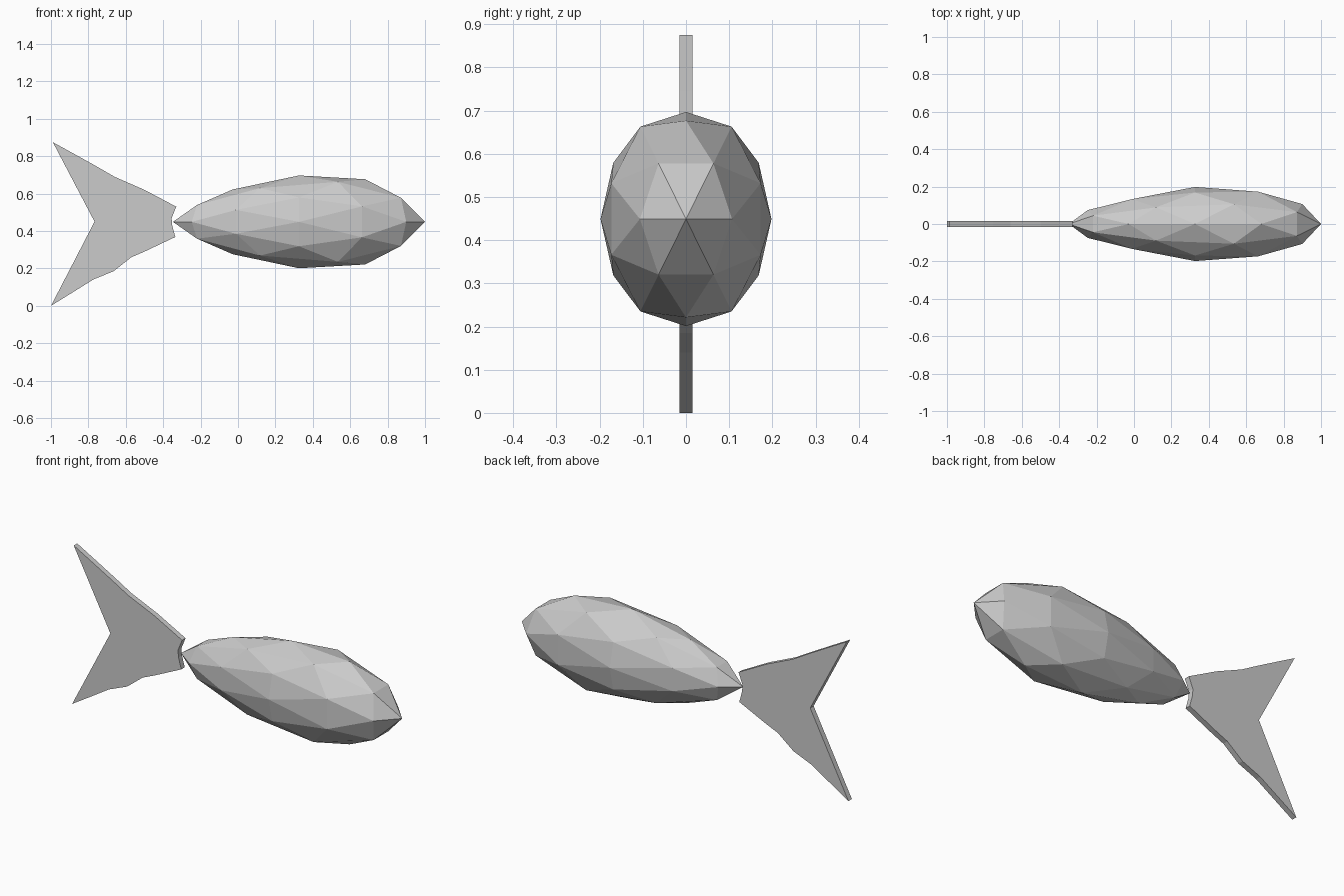
import bpy, bmesh
from mathutils import Vector

if "Cube" in bpy.data.objects:
    bpy.data.objects.remove(bpy.data.objects["Cube"])


def add_object(name, bm):
    bmesh.ops.recalc_face_normals(bm, faces=bm.faces)
    mesh = bpy.data.meshes.new(name)
    bm.to_mesh(mesh)
    bm.free()
    obj = bpy.data.objects.new(name, mesh)
    bpy.context.collection.objects.link(obj)
    return obj


# Body: 80-sided faceted ball, stretched along x and slimmed toward the tail
PHI = (1 + 5 ** 0.5) / 2
corners = []
for a in (-1, 1):
    for b in (-PHI, PHI):
        corners += [Vector((b, a, 0)), Vector((0, b, a)), Vector((a, 0, b))]
points = [c.normalized() for c in corners]
for i, p in enumerate(corners):
    for q in corners[i + 1:]:
        if (p - q).length < 2.1:
            points.append((p + q).normalized())

bm = bmesh.new()
for p in points:
    bm.verts.new(p)
bmesh.ops.convex_hull(bm, input=bm.verts)
for v in bm.verts:
    x, y, z = v.co
    girth = 1 + 0.285 * x - 0.18 * x ** 2 - 0.14 * x ** 3
    v.co = (0.326 + 0.674 * x, 0.198 * y * girth, 0.449 + 0.248 * z * girth)
add_object("body", bm)

# Tail fin: thin extruded outline
outline = [(-0.99, 0.875), (-0.89, 0.82), (-0.755, 0.745), (-0.66, 0.69),
           (-0.5, 0.62), (-0.33, 0.53), (-0.355, 0.468), (-0.352, 0.43),
           (-0.335, 0.368), (-0.5, 0.29), (-0.57, 0.26), (-0.665, 0.185),
           (-0.775, 0.14), (-0.895, 0.065), (-1.0, 0.0), (-0.767, 0.45)]
bm = bmesh.new()
face = bm.faces.new([bm.verts.new((x, -0.015, z)) for x, z in outline])
side = bmesh.ops.extrude_face_region(bm, geom=[face], use_keep_orig=True)
moved = [e for e in side["geom"] if isinstance(e, bmesh.types.BMVert)]
bmesh.ops.translate(bm, verts=moved, vec=(0, 0.03, 0))
add_object("tail_fin", bm)
